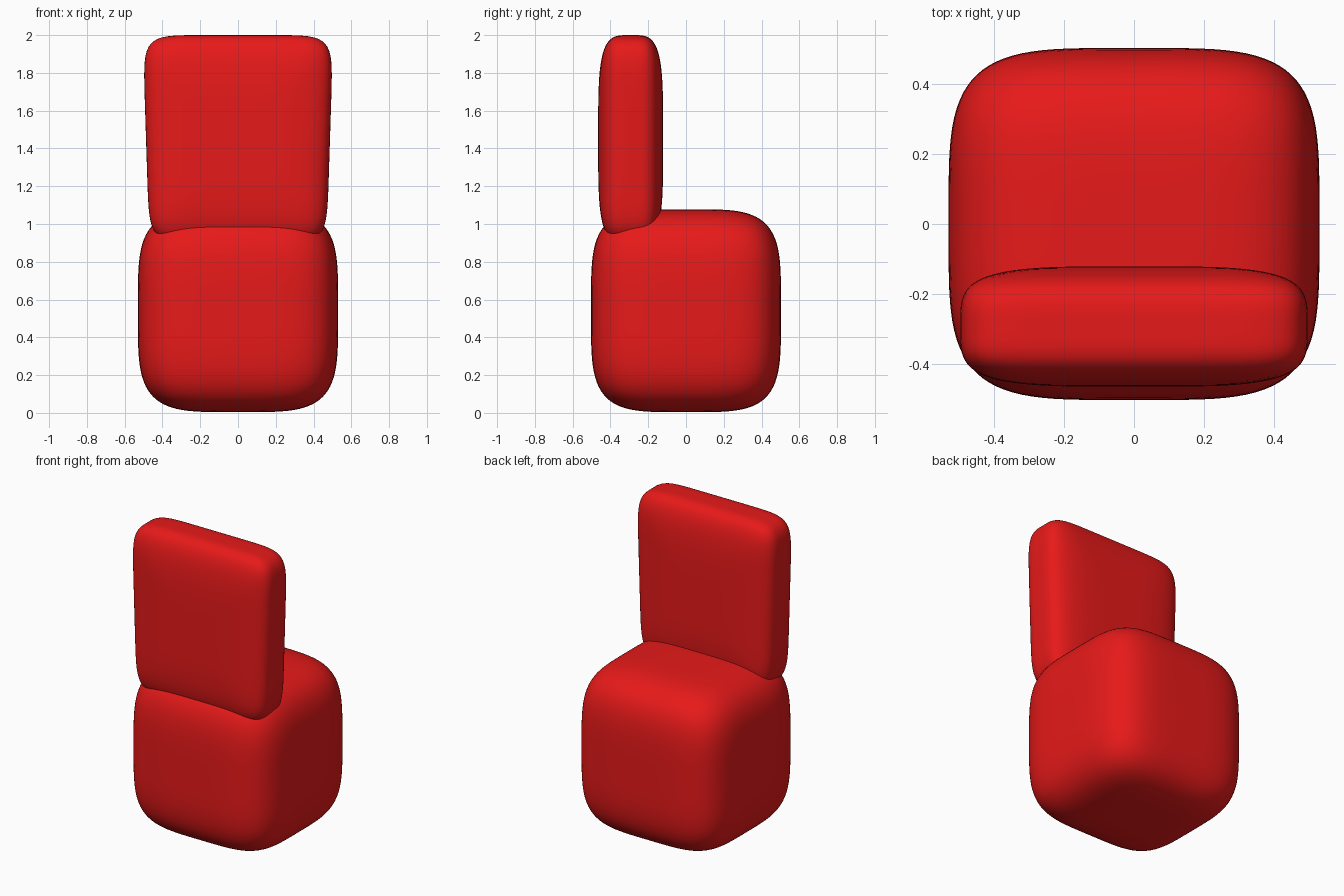
import bpy, bmesh

if "Cube" in bpy.data.objects:
    bpy.data.objects.remove(bpy.data.objects["Cube"])

red = bpy.data.materials.new("red")
red.diffuse_color = (0.8, 0.01, 0.01, 1)
red.use_nodes = True
red.node_tree.nodes["Principled BSDF"].inputs["Base Color"].default_value = red.diffuse_color


def cushion(name, centre, half, flat_n, side_n, taper=0.0):
    """Rounded block: a gridded cube projected onto a superellipsoid.
    flat_n rounds the outline seen along y, side_n rounds the edges across y."""
    bm = bmesh.new()
    bmesh.ops.create_cube(bm, size=2)
    bmesh.ops.subdivide_edges(bm, edges=bm.edges[:], cuts=31, use_grid_fill=True)
    for v in bm.verts:
        x, y, z = (abs(c) for c in v.co)
        f = (x**flat_n + z**flat_n) ** (side_n / flat_n) + y**side_n
        v.co /= f ** (1 / side_n)
        v.co.x *= 1 + taper * v.co.z
        for i in range(3):
            v.co[i] = centre[i] + half[i] * v.co[i]
    for face in bm.faces:
        face.smooth = True
    bmesh.ops.recalc_face_normals(bm, faces=bm.faces[:])
    mesh = bpy.data.meshes.new(name)
    bm.to_mesh(mesh)
    bm.free()
    mesh.materials.append(red)
    obj = bpy.data.objects.new(name, mesh)
    bpy.context.collection.objects.link(obj)
    return obj


# Cube-like seat block
cushion("seat", (0, 0, 0.541), (0.53, 0.503, 0.537), 4.2, 4.2)

# Upright slab, slightly wider at the top
cushion("backrest", (0, -0.293, 1.45), (0.487, 0.172, 0.55), 8, 4, taper=0.036)
